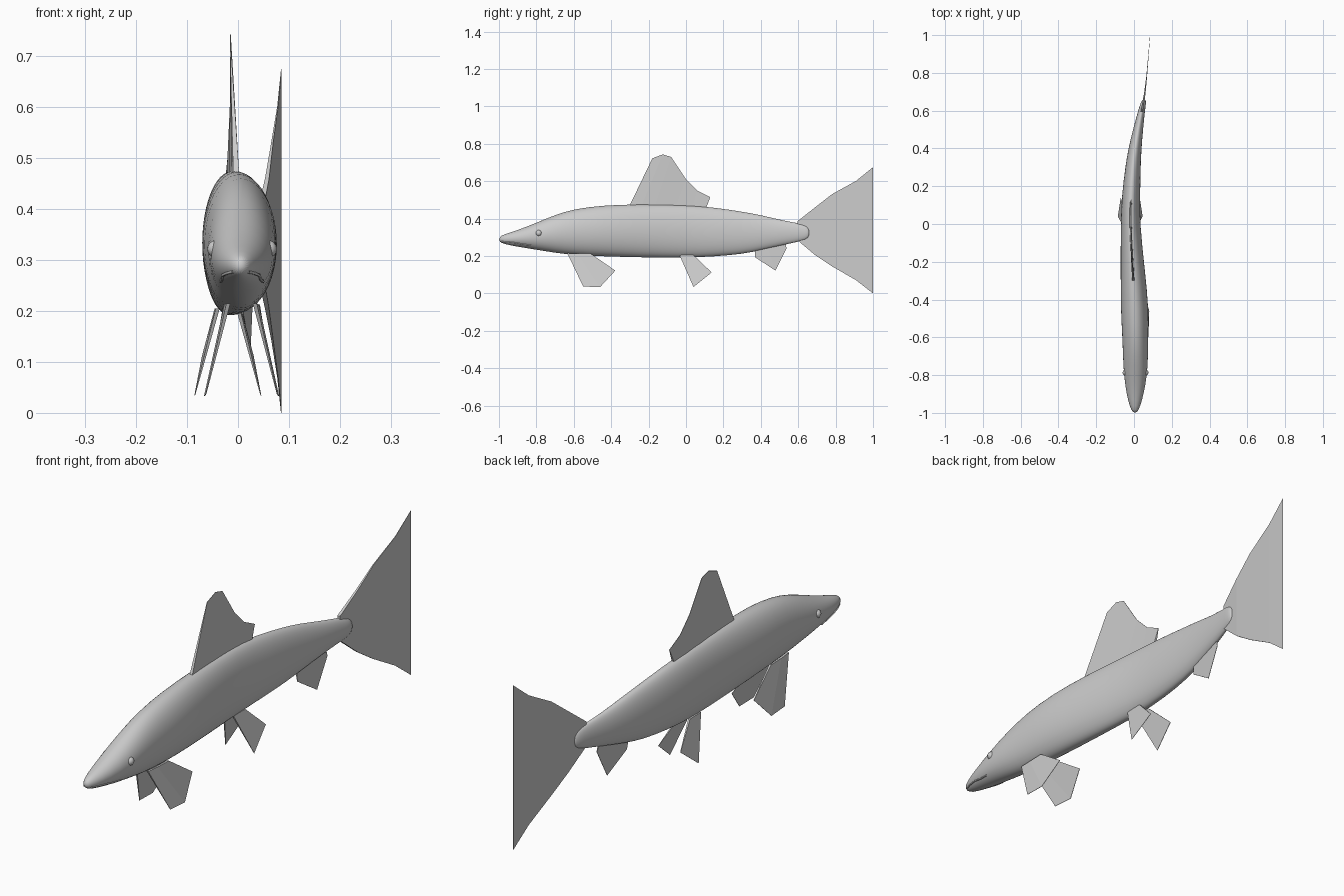
import bpy, bmesh, math
from mathutils import Vector

if "Cube" in bpy.data.objects:
    bpy.data.objects.remove(bpy.data.objects["Cube"])

# Body stations: y, centre x, half width, bottom z, top z
ST = [(-1.0, .005, .010, .276, .302), (-.97, .005, .027, .263, .317), (-.9, .006, .046, .249, .338),
      (-.8, .008, .062, .233, .378), (-.7, .008, .067, .216, .421), (-.6, .007, .069, .204, .452),
      (-.45, .004, .075, .197, .472), (-.25, -.006, .065, .191, .479), (0, -.02, .051, .189, .473),
      (.15, -.016, .049, .196, .461), (.3, -.006, .041, .209, .438), (.4, .005, .035, .23, .42),
      (.5, .021, .027, .254, .394), (.6, .040, .018, .276, .376), (.64, .049, .015, .286, .365),
      (.66, .054, .008, .303, .345)]
SIDES = 24


def station(y):
    """Interpolated body section at y."""
    for a, b in zip(ST, ST[1:]):
        if a[0] <= y <= b[0]:
            t = (y - a[0]) / (b[0] - a[0])
            return [p + (q - p) * t for p, q in zip(a, b)]
    return ST[-1] if y > 0 else ST[0]


def skin(y, z, side):
    """Point on the body surface at (y, z)."""
    _, cx, w, lo, hi = station(y)
    s = (z - (lo + hi) / 2) / ((hi - lo) / 2)
    return Vector((cx + side * w * math.sqrt(max(0, 1 - s * s)), y, z))


def finish(name, bm):
    bmesh.ops.recalc_face_normals(bm, faces=bm.faces)
    me = bpy.data.meshes.new(name)
    bm.to_mesh(me)
    bm.free()
    ob = bpy.data.objects.new(name, me)
    bpy.context.collection.objects.link(ob)
    return ob


# Body: lofted oval rings
bm = bmesh.new()
rings = []
for y, cx, w, lo, hi in ST:
    ring = []
    for i in range(SIDES):
        a = 2 * math.pi * i / SIDES
        ring.append(bm.verts.new((cx + w * math.cos(a), y, (lo + hi) / 2 + (hi - lo) / 2 * math.sin(a))))
    rings.append(ring)
for r, s in zip(rings, rings[1:]):
    for i in range(SIDES):
        j = (i + 1) % SIDES
        bm.faces.new((r[i], r[j], s[j], s[i]))
bm.faces.new(rings[0])
bm.faces.new(rings[-1])
body = finish("body", bm)
for p in body.data.polygons:
    p.use_smooth = True
mod = body.modifiers.new("smooth", 'SUBSURF')
mod.levels = mod.render_levels = 1


def fin(name, root, tip, base=.004):
    """Thin blade between a root row and a tip row, tapering to a fine edge."""
    bm = bmesh.new()
    rows = []
    for pts, t in ((root, base), (tip, .0008)):
        for s in (-1, 1):
            rows.append([bm.verts.new((x + s * t, y, z)) for x, y, z in pts])
    rl, rr, tl, tr = rows
    for i in range(len(root) - 1):
        bm.faces.new((rl[i], rl[i + 1], tl[i + 1], tl[i]))
        bm.faces.new((rr[i], tr[i], tr[i + 1], rr[i + 1]))
        bm.faces.new((tl[i], tl[i + 1], tr[i + 1], tr[i]))
        bm.faces.new((rl[i], rr[i], rr[i + 1], rl[i + 1]))
    for k in (0, -1):
        bm.faces.new((rl[k], tl[k], tr[k], rr[k]))
    return finish(name, bm)


# Dorsal fin
tips = [(-.18, .722), (-.125, .743), (-.08, .73), (0, .61), (.06, .55), (.13, .515)]
roots = [-.305, -.24, -.17, -.06, .03, .105]
fin("dorsal_fin", [(station(y)[1], y, station(y)[4] - .015) for y in roots],
    [(-.015, y, z) for y, z in tips], .006)

# Tail fin: columns along y, flaring to the rear edge and curving sideways
bm = bmesh.new()
cols = []
for y, x, lo, hi, t in ((.595, .041, .285, .385, .006), (.69, .057, .205, .46, .004), (.78, .067, .145, .53, .002),
                        (.91, .078, .07, .602, .001), (1, .085, 0, .675, .0006)):
    cols.append([bm.verts.new((x + s * t, y, z)) for s, z in ((-1, lo), (-1, hi), (1, hi), (1, lo))])
for a, b in zip(cols, cols[1:]):
    for i in range(4):
        j = (i + 1) % 4
        bm.faces.new((a[i], a[j], b[j], b[i]))
bm.faces.new(cols[0])
bm.faces.new(cols[-1])
finish("tail_fin", bm)

# Paired belly fins
for side, label in ((-1, "left"), (1, "right")):
    fin("pectoral_fin_" + label,
        [(.007 + side * .026, -.635, .215), (.007 + side * .03, -.58, .213), (.007 + side * .032, -.51, .213)],
        [(.007 + side * .07, -.55, .037), (.007 + side * .073, -.46, .033), (.007 + side * .05, -.378, .122)])
    fin("pelvic_fin_" + label,
        [(-.02 + side * .02, -.035, .205), (-.02 + side * .022, .04, .205)],
        [(-.02 + side * .065, .04, .034), (-.02 + side * .05, .137, .112)])

# Anal fin
fin("anal_fin", [(.004, .37, .245), (.012, .43, .26), (.025, .53, .275)],
    [(.01, .37, .193), (.024, .478, .122), (.029, .538, .24)])

# Eyes and mouth line
for side, label in ((-1, "left"), (1, "right")):
    bpy.ops.mesh.primitive_uv_sphere_add(segments=16, ring_count=8, radius=.017,
                                         location=skin(-.787, .322, side) - Vector((side * .010, 0, 0)))
    bpy.context.object.name = "eye_" + label
    bpy.ops.object.shade_smooth()
    cu = bpy.data.curves.new("mouth_" + label, 'CURVE')
    cu.dimensions = '3D'
    cu.bevel_depth = .003
    cu.bevel_resolution = 1
    sp = cu.splines.new('POLY')
    path = [(-.985, .277), (-.95, .274), (-.91, .270), (-.87, .262), (-.83, .258)]
    sp.points.add(len(path) - 1)
    for p, (y, z) in zip(sp.points, path):
        p.co = (*skin(y, z, side), 1)
    bpy.context.collection.objects.link(bpy.data.objects.new("mouth_" + label, cu))
